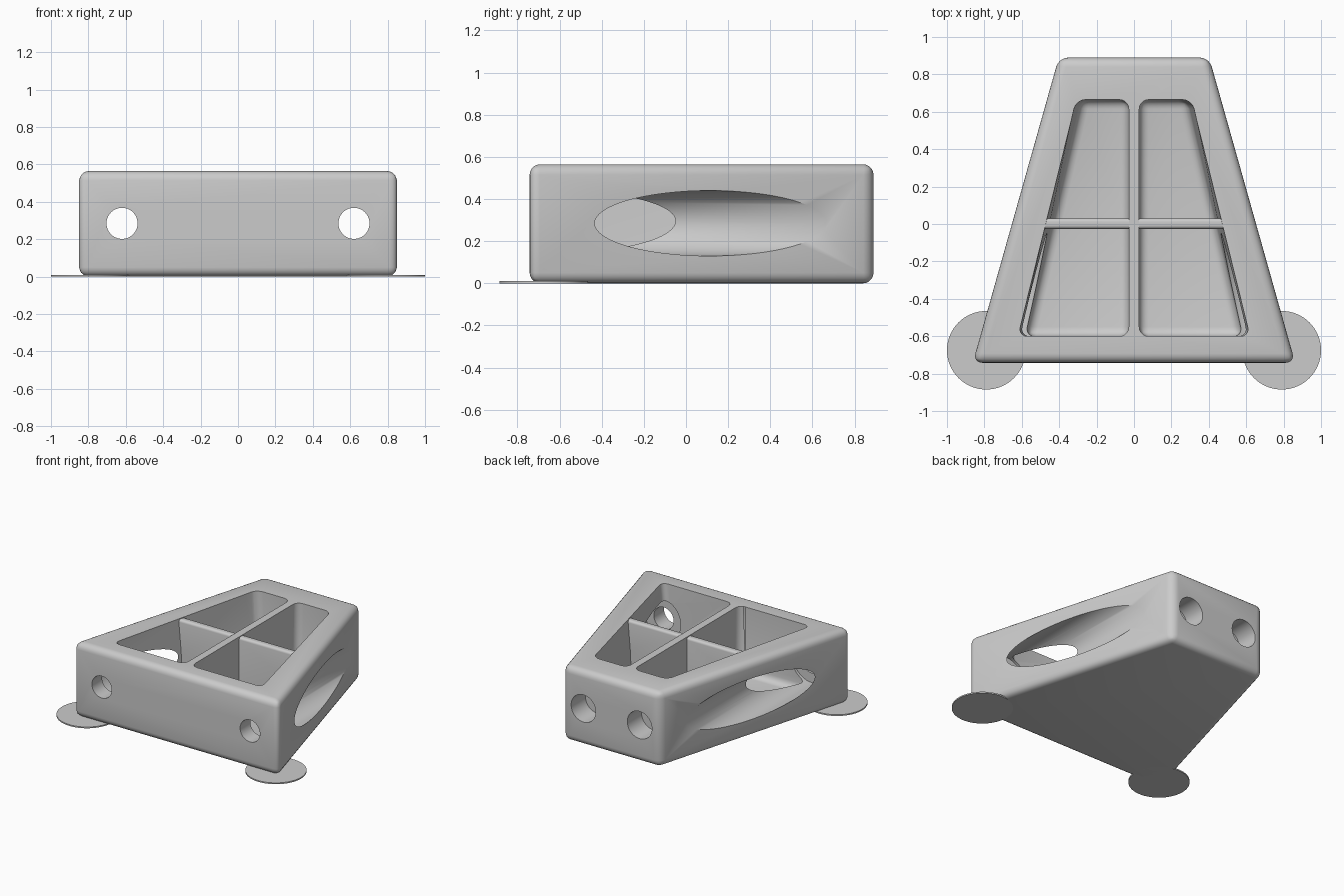
import bpy, bmesh, math

if "Cube" in bpy.data.objects:
    bpy.data.objects.remove(bpy.data.objects["Cube"])

grey = bpy.data.materials.new("light grey")
grey.diffuse_color = (0.6, 0.6, 0.6, 1)
grey.use_nodes = True
grey.node_tree.nodes["Principled BSDF"].inputs["Base Color"].default_value = grey.diffuse_color


def finish(name, bm):
    bmesh.ops.recalc_face_normals(bm, faces=bm.faces[:])
    me = bpy.data.meshes.new(name)
    bm.to_mesh(me)
    bm.free()
    me.materials.append(grey)
    ob = bpy.data.objects.new(name, me)
    bpy.context.collection.objects.link(ob)
    return ob


def prism(name, low, high, z0, z1, radius, keep=lambda e: True, seg=5):
    """Loft between two outlines, rounding the chosen edges."""
    bm = bmesh.new()
    a = [bm.verts.new((x, y, z0)) for x, y in low]
    b = [bm.verts.new((x, y, z1)) for x, y in high]
    bm.faces.new(a[::-1])
    bm.faces.new(b)
    n = len(a)
    for i in range(n):
        j = (i + 1) % n
        bm.faces.new((a[i], a[j], b[j], b[i]))
    edges = [e for e in bm.edges if keep(e)]
    bmesh.ops.bevel(bm, geom=edges, offset=radius, segments=seg, profile=0.5,
                    affect='EDGES', clamp_overlap=True)
    return finish(name, bm)


def cylinder(name, r, axis, centre, length, sides=64):
    bm = bmesh.new()
    bmesh.ops.create_cone(bm, cap_ends=True, segments=sides, radius1=r,
                          radius2=r, depth=length)
    ob = finish(name, bm)
    if axis == 'Y':
        ob.rotation_euler.x = math.pi / 2
    ob.location = centre
    return ob


def boolean(target, tool, op):
    bpy.context.view_layer.update()
    mod = target.modifiers.new("cut", 'BOOLEAN')
    mod.operation, mod.object, mod.solver = op, tool, 'EXACT'
    bpy.context.view_layer.objects.active = target
    bpy.ops.object.modifier_apply(modifier=mod.name)
    bpy.data.objects.remove(tool)


def smooth(ob):
    bpy.ops.object.select_all(action='DESELECT')
    ob.select_set(True)
    bpy.context.view_layer.objects.active = ob
    bpy.ops.object.shade_smooth_by_angle(angle=math.radians(35))


# Tapered block with rounded edges
outline = [(-0.862, -0.742), (0.862, -0.742), (0.402, 0.89), (-0.402, 0.89)]
body = prism("tapered_block", outline, outline, 0, 0.565, 0.05)

# Two open pockets, leaving the lengthwise rib between them
FLOOR = 0.06
for s in (-1, 1):
    low = [(s * 0.028, -0.6), (s * 0.575, -0.6), (s * 0.285, 0.665), (s * 0.028, 0.665)]
    high = [(s * 0.028, -0.6), (s * 0.622, -0.6), (s * 0.31, 0.665), (s * 0.028, 0.665)]
    boolean(body, prism("pocket_cutter", low, high, FLOOR, 0.566 + 0.02, 0.05,
                        lambda e: min(v.co.z for v in e.verts) < 0.1), 'DIFFERENCE')

# Cross rib with softened top
box = [(-0.5, -0.026), (0.5, -0.026), (0.5, 0.03), (-0.5, 0.03)]
rib = prism("cross_rib", box, box, 0.04, 0.56, 0.018,
            lambda e: min(v.co.z for v in e.verts) > 0.5
            and abs(e.verts[0].co.x - e.verts[1].co.x) > 0.5, 4)
boolean(body, rib, 'UNION')

# Screw holes, their wide side channels, and blind holes in the back
for s in (-1, 1):
    boolean(body, cylinder("channel_cutter", 0.155, 'Y', (s * 0.62, 0.19, 0.285), 1.62),
            'DIFFERENCE')
    boolean(body, cylinder("screw_cutter", 0.083, 'Y', (s * 0.62, -0.7, 0.285), 0.4),
            'DIFFERENCE')
    boolean(body, cylinder("back_cutter", 0.103, 'Y', (s * 0.235, 0.85, 0.283), 0.26),
            'DIFFERENCE')
smooth(body)

# Thin round pads under the front corners
for s, side in ((-1, "left"), (1, "right")):
    smooth(cylinder("corner_pad_" + side, 0.21, 'Z', (s * 0.79, -0.675, 0.005), 0.01))
